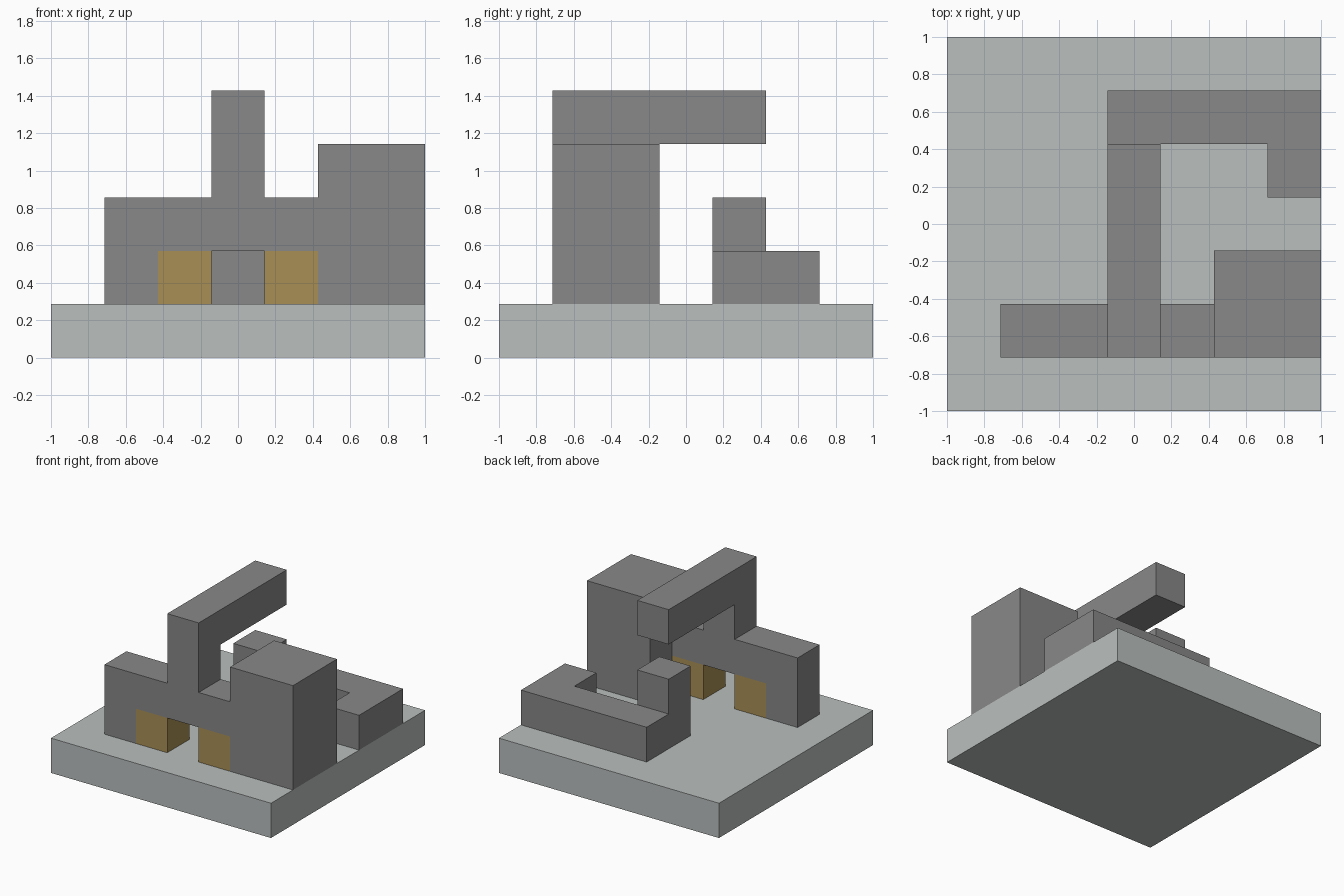
import bpy, bmesh, math
from itertools import product

U = 2 / 7  # one building module

if "Cube" in bpy.data.objects:
    bpy.data.objects.remove(bpy.data.objects["Cube"], do_unlink=True)


def material(name, rgb):
    m = bpy.data.materials.new(name)
    m.use_nodes = True
    m.diffuse_color = (*rgb, 1)
    bsdf = next(n for n in m.node_tree.nodes if n.type == 'BSDF_PRINCIPLED')
    bsdf.inputs["Base Color"].default_value = (*rgb, 1)
    return m


def blocks(name, mat, *boxes):
    """Fuse boxes, given as x, y, z module ranges, into one clean shell."""
    cells = {c for b in boxes for c in product(*(range(*r) for r in b))}
    bm = bmesh.new()
    for cell in cells:
        for axis, step in product(range(3), (0, 1)):
            beside = list(cell)
            beside[axis] += 2 * step - 1
            if tuple(beside) in cells:
                continue
            ring = [(0, 0), (1, 0), (1, 1), (0, 1)]
            verts = []
            for a, b in (ring if step else ring[::-1]):
                p = list(cell)
                p[axis] += step
                p[(axis + 1) % 3] += a
                p[(axis + 2) % 3] += b
                verts.append(bm.verts.new(((p[0] - 3.5) * U, (p[1] - 3.5) * U, p[2] * U)))
            bm.faces.new(verts)
    bmesh.ops.remove_doubles(bm, verts=bm.verts, dist=U / 100)
    bmesh.ops.dissolve_limit(bm, angle_limit=math.radians(1), verts=bm.verts, edges=bm.edges)
    mesh = bpy.data.meshes.new(name)
    bm.to_mesh(mesh)
    bm.free()
    mesh.materials.append(mat)
    obj = bpy.data.objects.new(name, mesh)
    bpy.context.collection.objects.link(obj)
    return obj


pale = material("pale grey", (0.491, 0.521, 0.515))
stone = material("stone grey", (0.246, 0.246, 0.246))
gold = material("dull gold", (0.392, 0.275, 0.089))

# Ground slab
blocks("base_slab", pale, ((0, 7), (0, 7), (0, 1)))

# Front building: end wall, lintel, corner tower, chimney column, overhead arm
blocks("front_building", stone,
       ((1, 2), (1, 2), (1, 2)),
       ((1, 5), (1, 2), (2, 3)),
       ((5, 7), (1, 3), (1, 4)),
       ((3, 4), (1, 2), (3, 4)),
       ((3, 4), (1, 5), (4, 5)))

# Gold pillars on both sides of the gateway
for side, x in (("right", 2), ("left", 4)):
    blocks(f"{side}_gate_pillar", gold, ((x, x + 1), (1, 2), (1, 2)))

# Low back wall with a return at one end and a post at the other
blocks("back_wall", stone,
       ((3, 7), (5, 6), (1, 2)),
       ((6, 7), (4, 5), (1, 2)),
       ((3, 4), (4, 5), (1, 3)))
